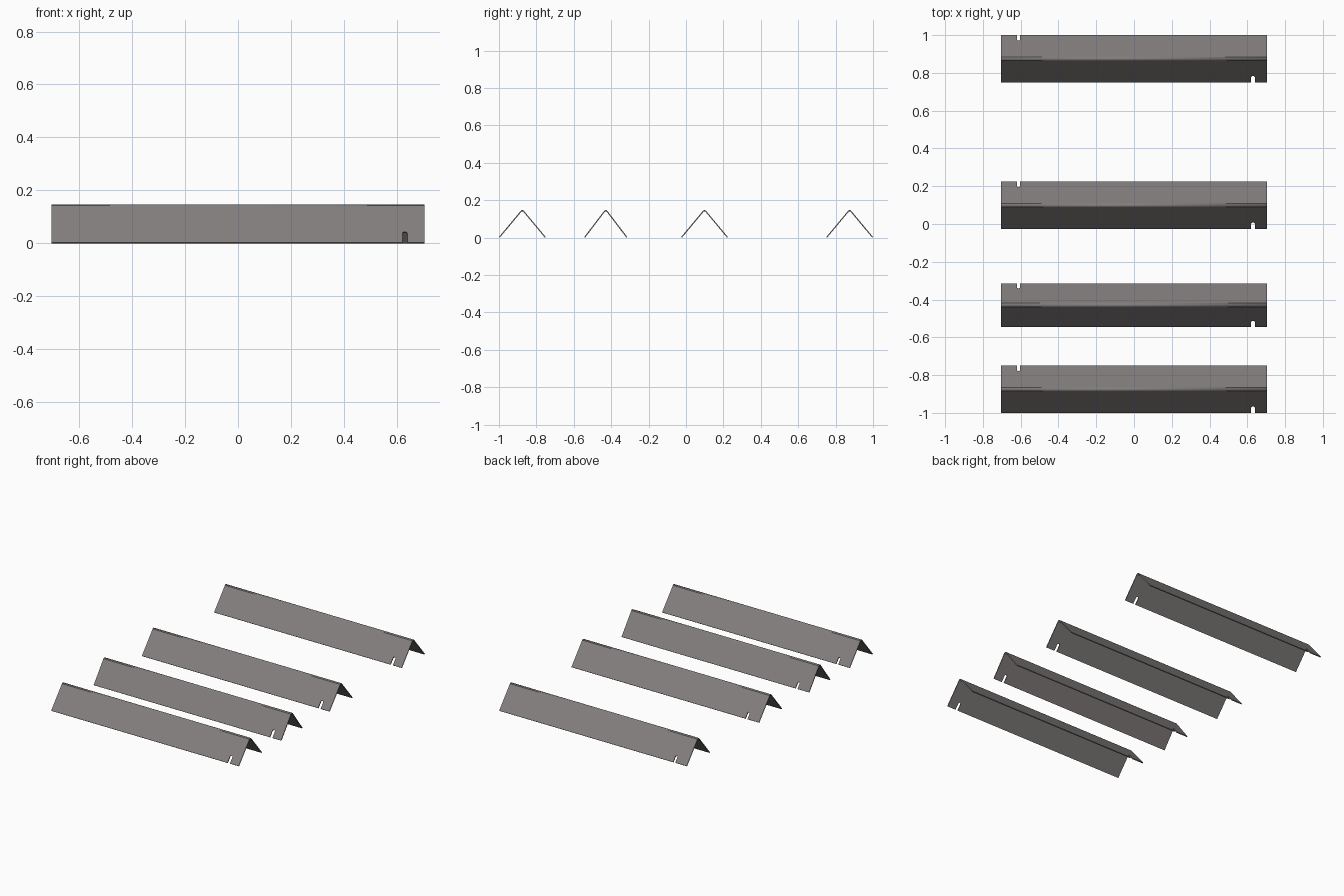
import bpy, bmesh
from math import atan2, sin, cos, pi
from mathutils import Vector

cube = bpy.data.objects.get("Cube")
if cube:
    bpy.data.objects.remove(cube, do_unlink=True)

HALF_LENGTH = 0.705
HEIGHT = 0.147
THICKNESS = 0.006
BEND_RADIUS = 0.012
BEND_STEPS = 6

steel = bpy.data.materials.new("warm grey steel")
steel.use_nodes = True
colour = (0.23, 0.21, 0.21, 1)
steel.diffuse_color = colour
steel.node_tree.nodes["Principled BSDF"].inputs["Base Color"].default_value = colour


def slot_points(x, width, depth):
    """Round-ended slot, as (x, distance up from the lower edge)."""
    r = width / 2
    arc = [(x - r * cos(pi * i / 8), depth - r + r * sin(pi * i / 8)) for i in range(9)]
    return [(x - r, 0)] + arc + [(x + r, 0)]


def angle_plate(name, y_mid, half_width):
    # Slope of the flanges, with the rounded ridge lowering the sharp apex
    slope = atan2(HEIGHT, half_width)
    apex = HEIGHT + BEND_RADIUS * (1 / cos(slope) - 1)
    foot = THICKNESS * cos(slope)
    slope = atan2(apex - foot, half_width)
    centre_z = HEIGHT - BEND_RADIUS

    bm = bmesh.new()

    # Rounded ridge strip, from the front flange to the back flange
    rows = []
    for i in range(BEND_STEPS + 1):
        a = slope * (2 * i / BEND_STEPS - 1)
        y, z = BEND_RADIUS * sin(a), centre_z + BEND_RADIUS * cos(a)
        rows.append([bm.verts.new((x, y, z)) for x in (-HALF_LENGTH, HALF_LENGTH)])
    for low, high in zip(rows, rows[1:]):
        bm.faces.new((low[0], low[1], high[1], high[0])).smooth = True

    # Flat flanges, each with one slot in its lower edge
    for side, row, slot in ((-1, rows[0], (0.63, 0.019, 0.052)),
                            (1, rows[-1], (-0.611, 0.016, 0.044))):
        edge = [(-HALF_LENGTH, 0)] + slot_points(*slot) + [(HALF_LENGTH, 0)]
        origin = Vector((0, side * half_width, foot))
        up = Vector((0, -side * cos(slope), sin(slope)))
        lower = [bm.verts.new(origin + up * t + Vector((x, 0, 0))) for x, t in edge]
        bm.faces.new(lower + [row[1], row[0]])

    bmesh.ops.recalc_face_normals(bm, faces=bm.faces)
    bm.faces.ensure_lookup_table()
    if bm.faces[BEND_STEPS // 2].normal.z < 0:
        bmesh.ops.reverse_faces(bm, faces=bm.faces)
    mesh = bpy.data.meshes.new(name)
    bm.to_mesh(mesh)
    bm.free()
    mesh.materials.append(steel)

    plate = bpy.data.objects.new(name, mesh)
    plate.location.y = y_mid
    bpy.context.collection.objects.link(plate)

    # Sheet thickness, grown inwards
    sheet = plate.modifiers.new("sheet thickness", 'SOLIDIFY')
    sheet.thickness = THICKNESS
    sheet.offset = -1
    sheet.use_even_offset = True


# Four bent plates from front to back; the second is a little narrower
angle_plate("front_plate", -0.875, 0.125)
angle_plate("narrow_plate", -0.429, 0.115)
angle_plate("middle_plate", 0.099, 0.125)
angle_plate("back_plate", 0.875, 0.125)
